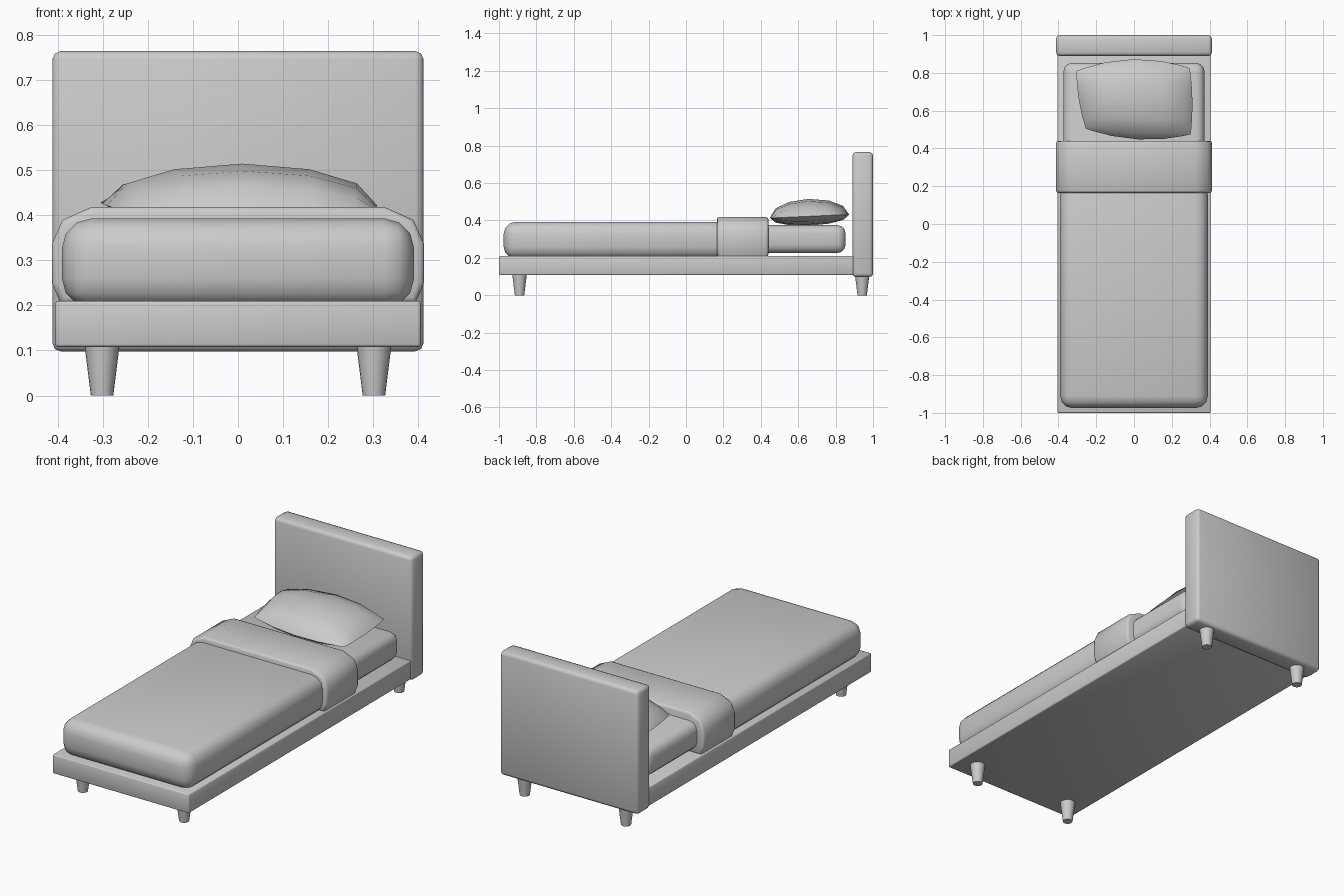
import bpy, bmesh, math

if "Cube" in bpy.data.objects:
    bpy.data.objects.remove(bpy.data.objects["Cube"])


def finish(name, bm, angle=40):
    bmesh.ops.recalc_face_normals(bm, faces=bm.faces)
    me = bpy.data.meshes.new(name)
    bm.to_mesh(me)
    bm.free()
    ob = bpy.data.objects.new(name, me)
    bpy.context.collection.objects.link(ob)
    bpy.ops.object.select_all(action='DESELECT')
    ob.select_set(True)
    bpy.context.view_layer.objects.active = ob
    bpy.ops.object.shade_smooth_by_angle(angle=math.radians(angle))
    return ob


def box(name, lo, hi, bevel, segments):
    bm = bmesh.new()
    bmesh.ops.create_cube(bm, size=1)
    for v in bm.verts:
        v.co = [l + (c + 0.5) * (h - l) for l, h, c in zip(lo, hi, v.co)]
    bmesh.ops.bevel(bm, geom=bm.edges[:], offset=bevel, segments=segments,
                    profile=0.5, affect='EDGES')
    return finish(name, bm, 50)


# Frame, headboard, mattress and blanket
box("bed_base", (-0.406, -1.0, 0.108), (0.406, 0.895, 0.21), 0.006, 2)
box("headboard", (-0.412, 0.89, 0.098), (0.412, 1.0, 0.765), 0.018, 2)
box("mattress", (-0.373, -0.94, 0.225), (0.373, 0.853, 0.375), 0.045, 3)
box("blanket", (-0.391, -0.975, 0.195), (0.391, 0.22, 0.393), 0.065, 3)

# Folded blanket band: half profile mirrored, extruded along y
half = [(0.395, 0.205), (0.413, 0.25), (0.413, 0.338), (0.39, 0.39), (0.325, 0.419)]
profile = half + [(-x, z) for x, z in reversed(half)]
bm = bmesh.new()
face = bm.faces.new([bm.verts.new((x, 0.165, z)) for x, z in profile])
ext = bmesh.ops.extrude_face_region(bm, geom=[face])
for v in ext['geom']:
    if isinstance(v, bmesh.types.BMVert):
        v.co.y = 0.44
rims = [e for e in bm.edges if abs(e.verts[0].co.y - e.verts[1].co.y) < 1e-4]
bmesh.ops.bevel(bm, geom=rims, offset=0.013, segments=2, profile=0.5, affect='EDGES')
finish("blanket_fold", bm, 50)

# Pillow: two domed grids joined along a slightly irregular seam
steps = [-1, -0.85, -0.5, 0, 0.5, 0.85, 1]
corners = [(-0.255, 0.505), (0.30, 0.475), (-0.305, 0.81), (0.295, 0.825)]


def pillow_point(u, v, side):
    s, t = (u + 1) / 2, (v + 1) / 2
    w = [(1 - s) * (1 - t), s * (1 - t), (1 - s) * t, s * t]
    x = sum(k * c[0] for k, c in zip(w, corners))
    y = sum(k * c[1] for k, c in zip(w, corners))
    x += 0.012 * u * (1 - v * v)
    y += (0.055 if v > 0 else 0.042) * v * (1 - u * u)
    dome = math.sqrt((1 - u * u) * (1 - v * v))
    height = 0.093 if side > 0 else -0.05
    return x, y, 0.422 + 0.008 * v + height * dome


bm = bmesh.new()
for side in (1, -1):
    grid = [[bm.verts.new(pillow_point(u, v, side)) for u in steps] for v in steps]
    for j in range(6):
        for i in range(6):
            bm.faces.new((grid[j][i], grid[j][i + 1], grid[j + 1][i + 1], grid[j + 1][i]))
bmesh.ops.remove_doubles(bm, verts=bm.verts, dist=1e-5)
finish("pillow", bm, 60)

# Tapered legs
for sx, side in ((-1, "left"), (1, "right")):
    for y, end in ((-0.89, "front"), (0.942, "back")):
        bm = bmesh.new()
        bmesh.ops.create_cone(bm, cap_ends=True, segments=20,
                              radius1=0.025, radius2=0.039, depth=0.112)
        bmesh.ops.translate(bm, verts=bm.verts, vec=(sx * 0.302, y, 0.056))
        finish(f"{end}_{side}_leg", bm)
